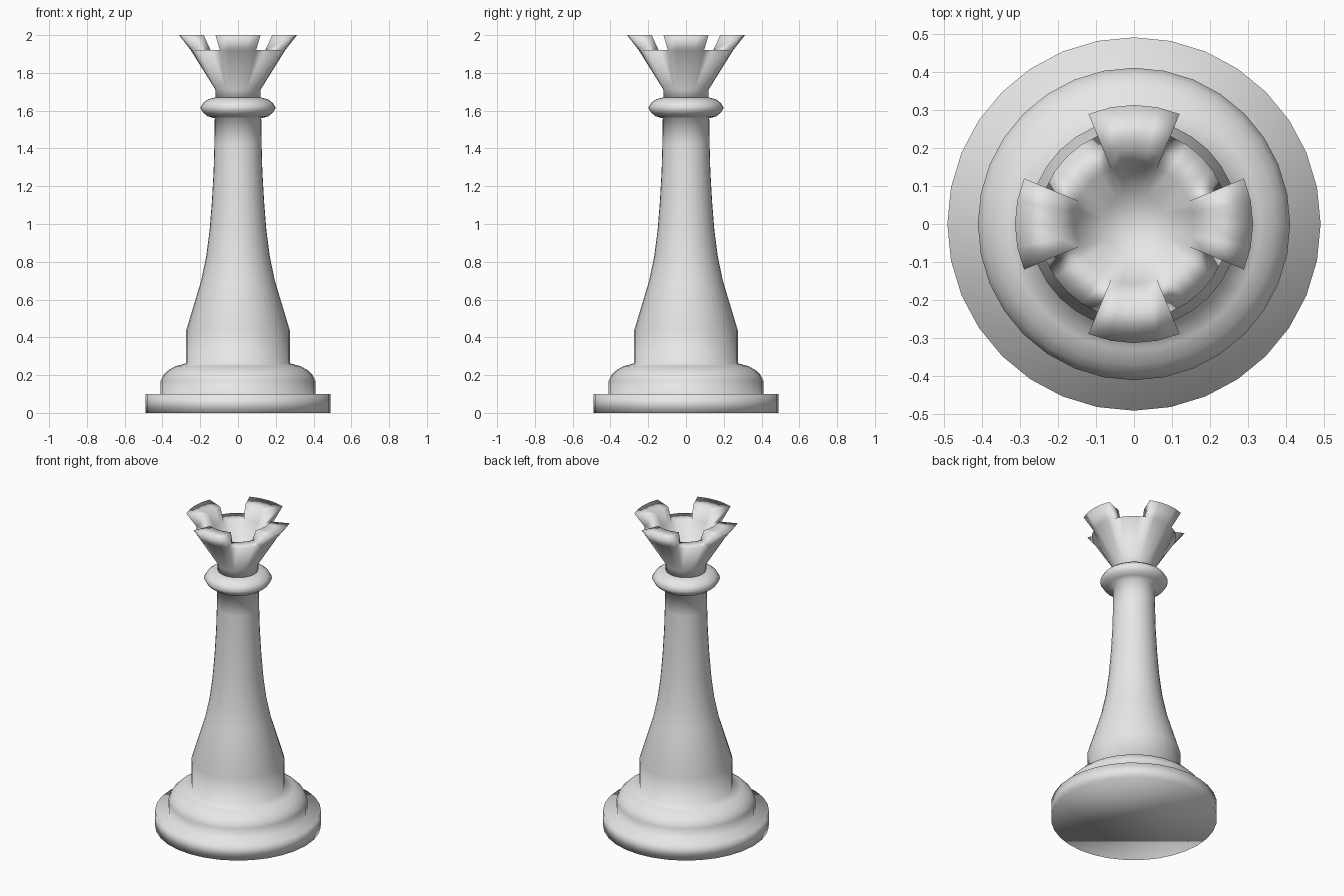
import bpy, bmesh
from math import cos, sin, pi

cube = bpy.data.objects.get("Cube")
if cube:
    bpy.data.objects.remove(cube, do_unlink=True)

SEGMENTS = 32

grey = bpy.data.materials.new("light grey")
grey.use_nodes = True
colour = (0.8, 0.8, 0.8, 1)
grey.diffuse_color = colour
grey.node_tree.nodes["Principled BSDF"].inputs["Base Color"].default_value = colour


def lathe(profile):
    """Turn a (radius, height) profile into a closed bmesh; return it with its bands of faces."""
    bm = bmesh.new()
    rings = []
    for r, z in profile:
        angles = [2 * pi * i / SEGMENTS for i in range(SEGMENTS)]
        rings.append([bm.verts.new((r * cos(a), r * sin(a), z)) for a in angles])
    bands = []
    for low, high in zip(rings, rings[1:]):
        bands.append([bm.faces.new((low[i], low[(i + 1) % SEGMENTS],
                                    high[(i + 1) % SEGMENTS], high[i]))
                      for i in range(SEGMENTS)])
    bm.faces.new(rings[0][::-1])
    bm.faces.new(rings[-1])
    return bm, bands


def finish(bm, name):
    bmesh.ops.recalc_face_normals(bm, faces=bm.faces)
    for face in bm.faces:
        face.smooth = True
    mesh = bpy.data.meshes.new(name)
    bm.to_mesh(mesh)
    bm.free()
    mesh.materials.append(grey)
    obj = bpy.data.objects.new(name, mesh)
    bpy.context.collection.objects.link(obj)


# Body: base disc, rounded foot, tapering shaft and collar
disc = [(0.49, 0), (0.49, 0.1)]
foot = [(0.41, 0.1), (0.41, 0.17), (0.395, 0.2), (0.37, 0.225), (0.33, 0.248)]
shaft = [(0.275, 0.262), (0.275, 0.435), (0.195, 0.7), (0.168, 0.83), (0.15, 0.97),
         (0.138, 1.12), (0.129, 1.28), (0.125, 1.42), (0.123, 1.56)]
collar = [(0.16, 1.57), (0.185, 1.59), (0.2, 1.615), (0.185, 1.64), (0.16, 1.66), (0.12, 1.67)]
body, _ = lathe(disc + foot + shaft + collar)
finish(body, "body")

# Crown: flared cup with a flat rim and a hollow inside
crown, bands = lathe([(0.12, 1.66), (0.12, 1.712), (0.25, 1.92), (0.157, 1.92), (0.08, 1.79)])

# Four flared prongs raised from the rim, on the front, back and sides
rim = bands[2]
step = SEGMENTS // 4
for quarter in range(4):
    faces = [rim[(quarter * step + k) % SEGMENTS] for k in range(-2, 2)]
    raised = bmesh.ops.extrude_face_region(crown, geom=faces)["geom"]
    for v in (g for g in raised if isinstance(g, bmesh.types.BMVert)):
        v.co.x *= 1.25
        v.co.y *= 1.25
        v.co.z = 2.0
    bmesh.ops.delete(crown, geom=faces, context="FACES")
finish(crown, "crown")
